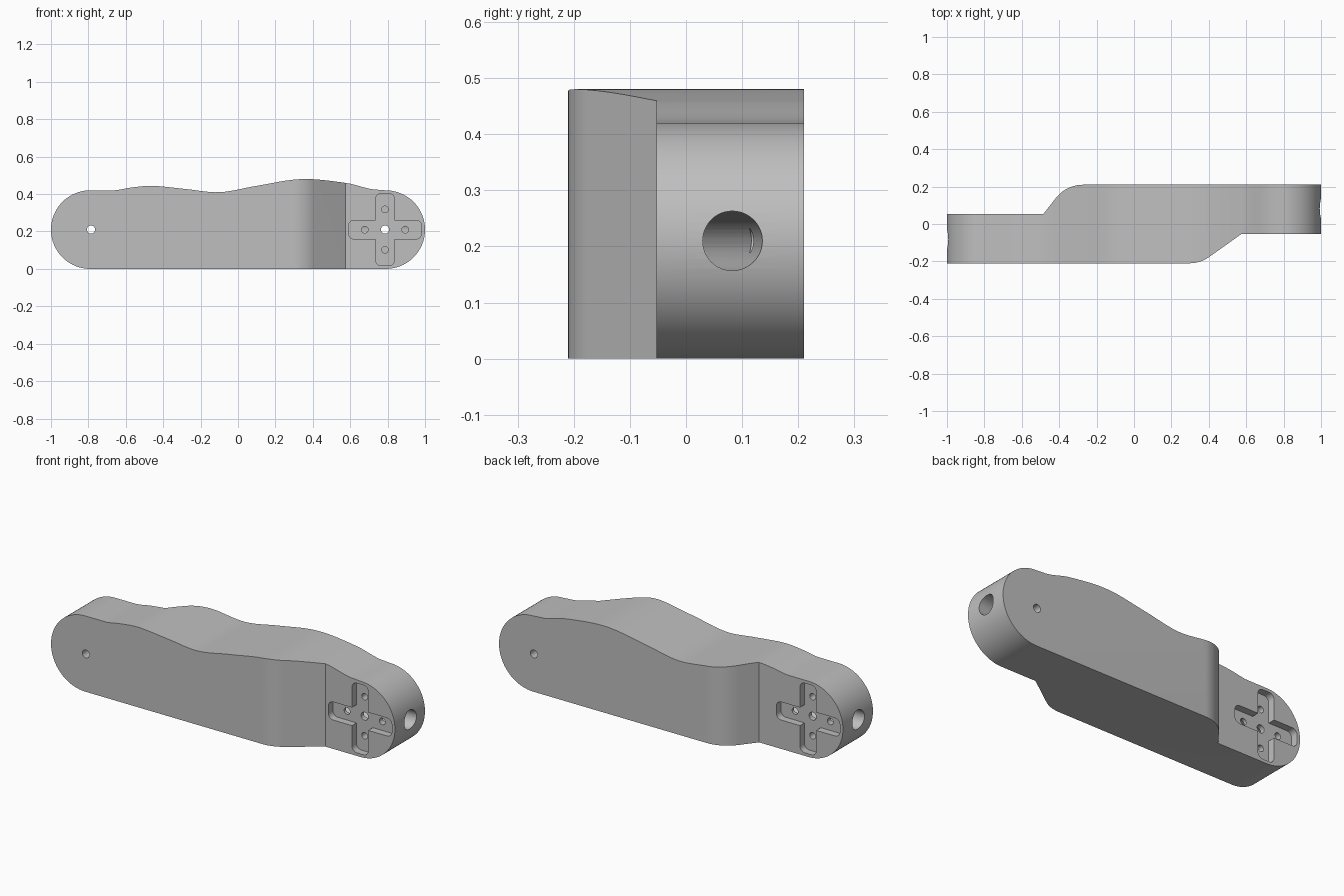
import bpy, bmesh, math
from mathutils import Vector

cube = bpy.data.objects.get("Cube")
if cube:
    bpy.data.objects.remove(cube, do_unlink=True)

R = 0.21          # end radius, also half of the depth
PIVOT = 0.79      # distance of each joint from the centre
STEP = 0.053      # depth of the two stepped joint faces

grey = bpy.data.materials.new("plain_grey")
grey.use_nodes = True
grey.diffuse_color = (0.52, 0.52, 0.52, 1)
grey.node_tree.nodes["Principled BSDF"].inputs["Base Color"].default_value = grey.diffuse_color


def prism(name, points, axis, low, high):
    """Extrude a closed 2D outline along y (outline in x, z) or z (outline in x, y)."""
    place = (lambda p, t: (p[0], t, p[1])) if axis == "y" else (lambda p, t: (p[0], p[1], t))
    bm = bmesh.new()
    face = bm.faces.new([bm.verts.new(place(p, low)) for p in points])
    top = bmesh.ops.extrude_face_region(bm, geom=[face])["geom"]
    shift = Vector(place((0, 0), high - low))
    bmesh.ops.translate(bm, vec=shift, verts=[g for g in top if isinstance(g, bmesh.types.BMVert)])
    bmesh.ops.recalc_face_normals(bm, faces=bm.faces)
    mesh = bpy.data.meshes.new(name)
    bm.to_mesh(mesh)
    bm.free()
    mesh.materials.append(grey)
    obj = bpy.data.objects.new(name, mesh)
    bpy.context.collection.objects.link(obj)
    return obj


def arc(cx, cy, r, start, end, n):
    angles = [math.radians(start + (end - start) * i / n) for i in range(n + 1)]
    return [(cx + r * math.cos(a), cy + r * math.sin(a)) for a in angles]


def rounded_bar(cx, cy, w, h, r):
    pts = []
    for sx, sy, a in ((1, 1, 0), (-1, 1, 90), (-1, -1, 180), (1, -1, 270)):
        pts += arc(cx + sx * (w - r), cy + sy * (h - r), r, a, a + 90, 6)
    return pts


def smooth_curve(keys, n):
    """Hermite curve through the keys, level at both ends."""
    slopes = [0] + [(c[1] - a[1]) / (c[0] - a[0]) for a, c in zip(keys, keys[2:])] + [0]
    pts = []
    for (a, b), (ma, mb) in zip(zip(keys, keys[1:]), zip(slopes, slopes[1:])):
        d = b[0] - a[0]
        for i in range(n):
            t = i / n
            z = ((2*t**3 - 3*t**2 + 1) * a[1] + (t**3 - 2*t**2 + t) * d * ma
                 + (3*t**2 - 2*t**3) * b[1] + (t**3 - t**2) * d * mb)
            pts.append((a[0] + d * t, z))
    return pts + [keys[-1]]


def ramp(foot, slope, r):
    """Sloped step rising from its foot at STEP to R, rounded at the shoulder."""
    a = math.radians(slope)
    start = foot - (R - STEP) / math.tan(a) - r * math.tan(a / 2)
    return arc(start, R - r, r, 90, 90 - slope, 12) + [(foot, STEP)]


def boolean(target, cutter, operation):
    mod = target.modifiers.new("cut", "BOOLEAN")
    mod.operation, mod.solver, mod.object = operation, "EXACT", cutter
    bpy.context.view_layer.objects.active = target
    bpy.ops.object.modifier_apply(modifier=mod.name)
    bpy.data.objects.remove(cutter, do_unlink=True)


# Side outline: round ends, flat bottom, wavy top
wave = smooth_curve([(-0.67, 0.42), (-0.57, 0.435), (-0.46, 0.444), (-0.28, 0.427), (-0.1, 0.41),
                     (0.1, 0.444), (0.34, 0.48), (0.58, 0.459), (0.75, 0.423)], 8)
outline = arc(PIVOT, R, R, -90, 90, 40) + wave[::-1] + arc(-PIVOT, R, R, 90, 270, 40)
arm = prism("arm_body", outline, "y", -0.3, 0.3)

# Plan outline: offset joint faces, one ramp on each side
front = [(-1.1, -R)] + [(x, -y) for x, y in ramp(0.575, 35.5, 0.185)] + [(1.1, -STEP)]
back = [(1.1, R)] + [(-x, y) for x, y in ramp(0.485, 52, 0.185)] + [(-1.1, STEP)]
boolean(arm, prism("plan_shape", front + back, "z", -0.1, 0.6), "INTERSECT")

# Joints: cross recess on the stepped face, screw holes and pivot hole
for side in (1, -1):
    cx = side * PIVOT - side * 0.004

    def cut(points, depth):
        low, high = sorted((-side * 0.3, side * depth))
        boolean(arm, prism("cutter", points, "y", low, high), "DIFFERENCE")

    cut(rounded_bar(cx, R, 0.195, 0.05, 0.03), 0.04 - STEP)
    cut(rounded_bar(cx, R, 0.05, 0.193, 0.03), 0.04 - STEP)
    for dx, dz in ((1, 0), (-1, 0), (0, 1), (0, -1)):
        cut(arc(cx + dx * 0.108, R + dz * 0.108, 0.018, 0, 345, 23), 0.06)
    cut(arc(cx, R, 0.022, 0, 345, 23), 0.3)

# Slanted cable channel running from end to end
bpy.ops.mesh.primitive_cylinder_add(vertices=48, radius=0.053, depth=2.4, location=(0, 0, R))
channel = bpy.context.object
channel.rotation_euler = Vector((1, 0.083, 0)).to_track_quat("Z", "Y").to_euler()
bpy.context.view_layer.update()
boolean(arm, channel, "DIFFERENCE")

bpy.ops.object.select_all(action="DESELECT")
arm.select_set(True)
bpy.context.view_layer.objects.active = arm
arm.data.materials.clear()
arm.data.materials.append(grey)
for poly in arm.data.polygons:
    poly.material_index = 0
bpy.ops.object.shade_smooth_by_angle(angle=math.radians(25))
